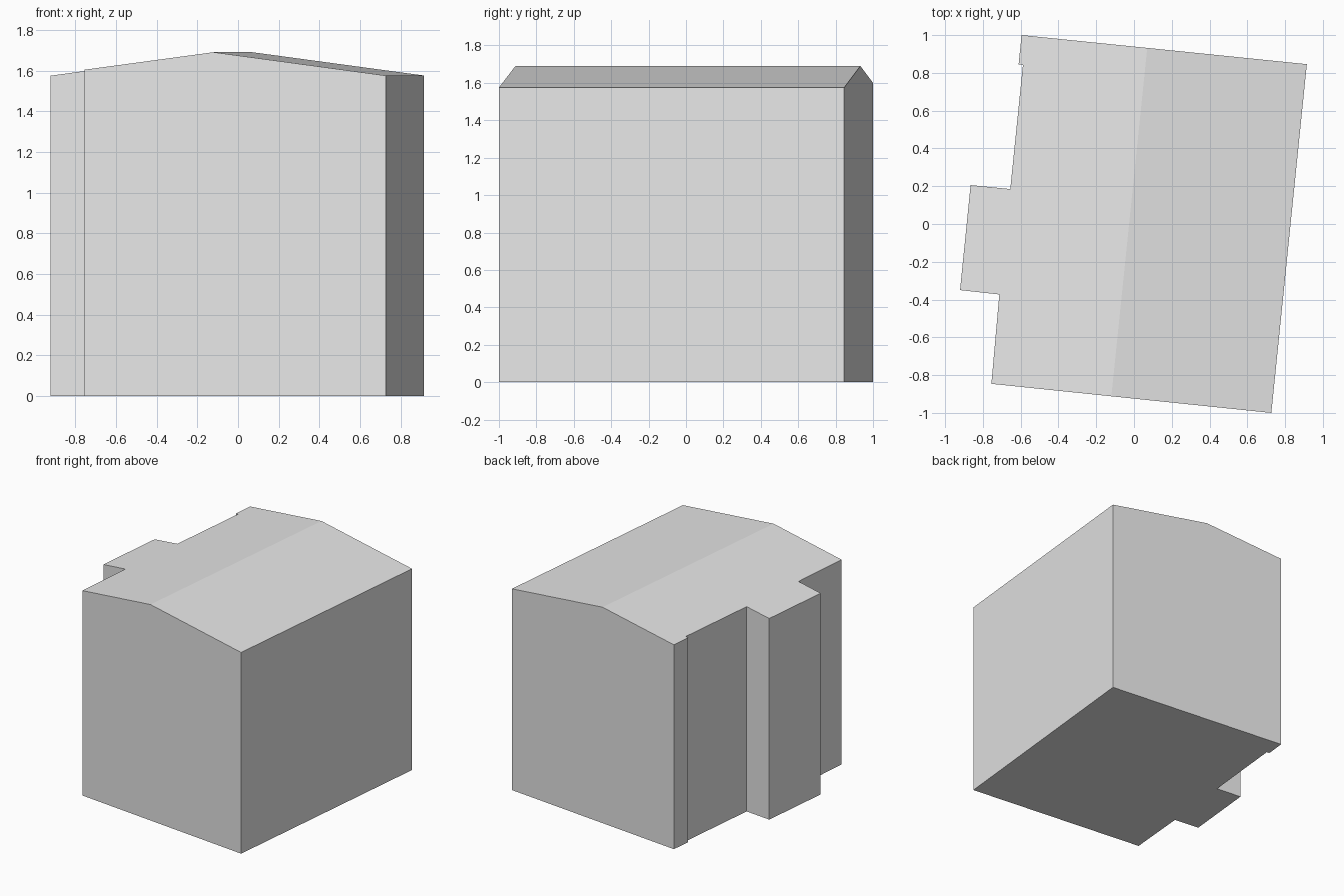
import bpy, bmesh
from mathutils import Vector

old = bpy.data.objects.get("Cube")
if old:
    bpy.data.objects.remove(old, do_unlink=True)

# Wall outline, counter-clockwise, with a projecting bay and a small corner return
OUTLINE = [(-0.755, -0.846), (0.727, -1.0), (0.915, 0.846), (-0.595, 1.0),
           (-0.611, 0.845), (-0.588, 0.842), (-0.655, 0.185), (-0.865, 0.206),
           (-0.921, -0.35), (-0.713, -0.373)]
RIDGE_START, RIDGE_END = Vector((-0.12, -0.912, 0)), Vector((0.07, 0.932, 0))
RIDGE_Z, SLOPE = 1.69, 0.135

# Plain grey finish
grey = bpy.data.materials.new("light_grey")
grey.use_nodes = True
colour = (0.8, 0.8, 0.8, 1)
grey.diffuse_color = colour
grey.node_tree.nodes["Principled BSDF"].inputs["Base Color"].default_value = colour

# Walls: raise the outline into a closed block
bm = bmesh.new()
base = bm.faces.new([bm.verts.new((x, y, 0)) for x, y in OUTLINE])
result = bmesh.ops.extrude_face_region(bm, geom=[base], use_keep_orig=True)
top = next(g for g in result["geom"] if isinstance(g, bmesh.types.BMFace))
bmesh.ops.translate(bm, verts=top.verts[:], vec=(0, 0, RIDGE_Z))

# Roof: split the top along the ridge, then slope it down to both sides
along = (RIDGE_END - RIDGE_START).normalized()
across = along.cross(Vector((0, 0, 1)))
bmesh.ops.bisect_plane(bm, geom=[top] + top.edges[:] + top.verts[:],
                       plane_co=RIDGE_START, plane_no=across, dist=0.0001)
for v in bm.verts:
    if v.co.z > 1:
        v.co.z = RIDGE_Z - SLOPE * abs((v.co - RIDGE_START).dot(across))

bmesh.ops.recalc_face_normals(bm, faces=bm.faces[:])
mesh = bpy.data.meshes.new("house_block")
bm.to_mesh(mesh)
bm.free()
mesh.materials.append(grey)
house = bpy.data.objects.new("house_block", mesh)
bpy.context.collection.objects.link(house)
